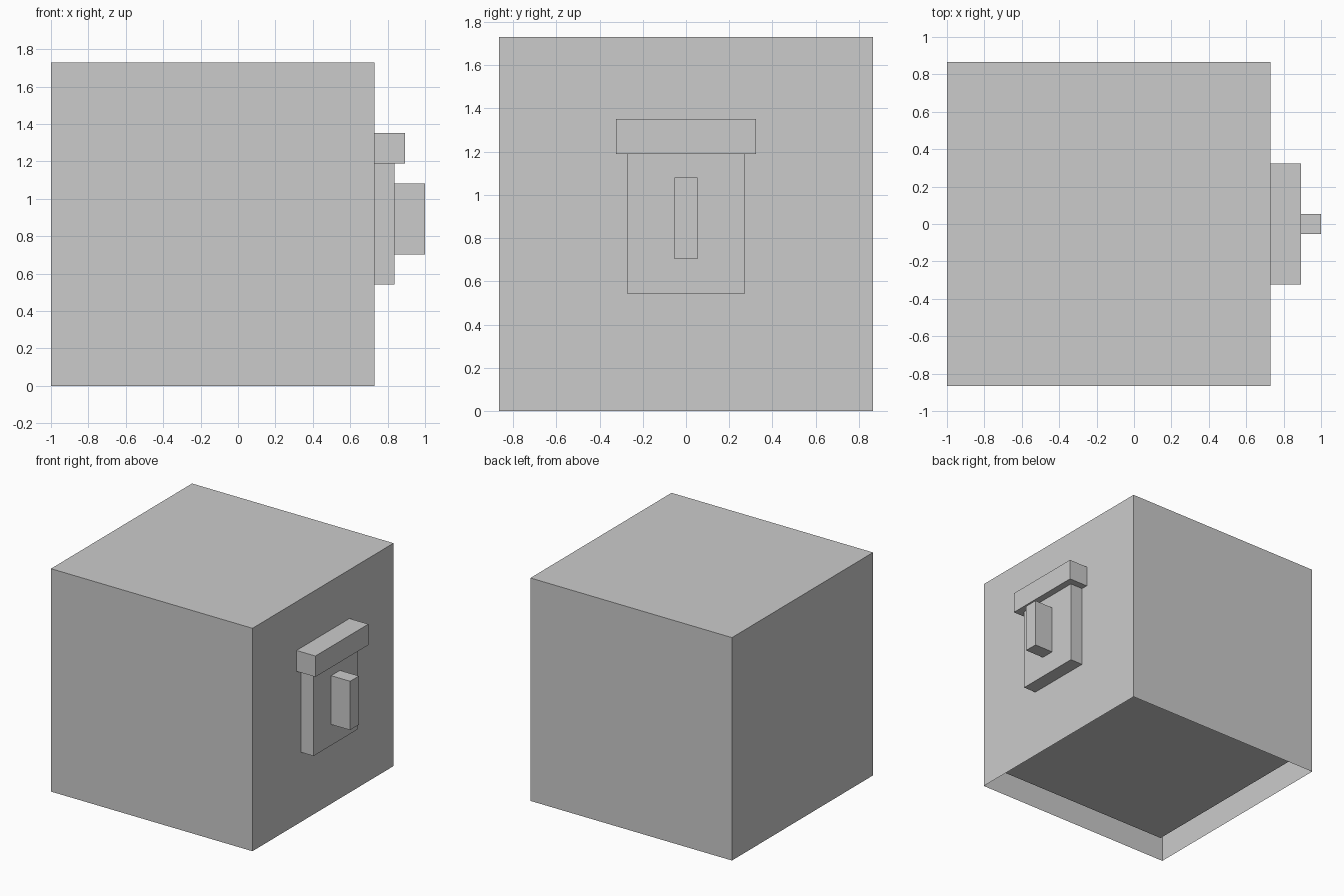
import bpy, bmesh
from mathutils import Vector

if "Cube" in bpy.data.objects:
    bpy.data.objects.remove(bpy.data.objects["Cube"])

U = 2 / 37  # model built on a 37-unit-long grid


def box(name, x, y, z, open_bottom=False):
    """Box from x range, half width y and z range, in grid units."""
    bm = bmesh.new()
    bmesh.ops.create_cube(bm, size=1)
    size = Vector((x[1] - x[0], 2 * y, z[1] - z[0])) * U
    centre = Vector((sum(x) / 2 * U - 1, 0, sum(z) / 2 * U))
    for v in bm.verts:
        v.co = v.co * size + centre
    if open_bottom:
        bm.normal_update()
        down = [f for f in bm.faces if f.normal.z < -0.5]
        bmesh.ops.delete(bm, geom=down, context='FACES_ONLY')
    me = bpy.data.meshes.new(name)
    bm.to_mesh(me)
    bm.free()
    ob = bpy.data.objects.new(name, me)
    bpy.context.collection.objects.link(ob)
    return ob


# Thin outer shell, open underneath, around a smaller solid core
box("outer_shell", (0, 32), 16, (0, 32), open_bottom=True)
box("inner_core", (2, 30), 14, (2, 30))

# Latch on the right side: back plate, overhanging lintel and upright knob
box("latch_plate", (32, 34), 5, (10, 22))
box("latch_lintel", (32, 35), 6, (22, 25))
box("latch_knob", (34, 37), 1, (13, 20))
